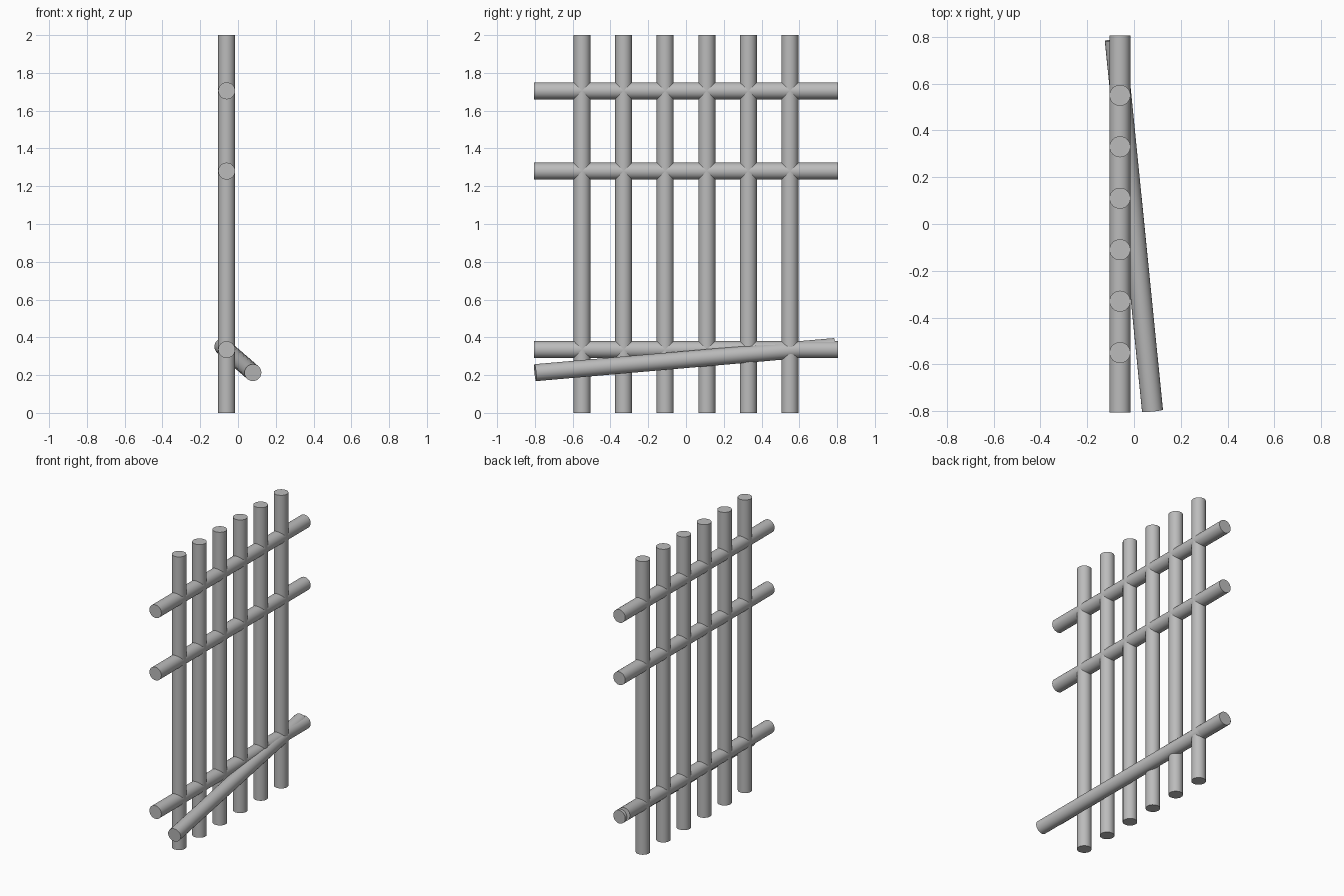
import bpy
from mathutils import Vector

if "Cube" in bpy.data.objects:
    bpy.data.objects.remove(bpy.data.objects["Cube"])

grey = bpy.data.materials.new("plain_grey")
grey.diffuse_color = (0.5, 0.5, 0.5, 1)
grey.use_nodes = True
grey.node_tree.nodes["Principled BSDF"].inputs["Base Color"].default_value = grey.diffuse_color
RADIUS = 0.045
FRAME_X = -0.06


def bar(name, start, end):
    """Round bar with flat ends between two points."""
    a, b = Vector(start), Vector(end)
    axis = b - a
    bpy.ops.mesh.primitive_cylinder_add(vertices=24, radius=RADIUS, depth=axis.length,
                                        location=(a + b) / 2)
    ob = bpy.context.object
    ob.rotation_euler = axis.to_track_quat('Z', 'Y').to_euler()
    ob.name = name
    ob.data.materials.append(grey)
    bpy.ops.object.shade_smooth_by_angle()
    return ob


# Six upright bars
for i in range(6):
    y = -0.55 + i * 0.22
    bar(f"upright_bar_{i + 1}", (FRAME_X, y, 0), (FRAME_X, y, 2))

# Three level cross bars
for name, z in (("lower", 0.335), ("middle", 1.28), ("upper", 1.705)):
    bar(f"{name}_cross_bar", (FRAME_X, -0.805, z), (FRAME_X, 0.805, z))

# Loose bar leaning across the lower cross bar
bar("slanted_bar", (0.079, -0.798, 0.213), (-0.08, 0.787, 0.351))
